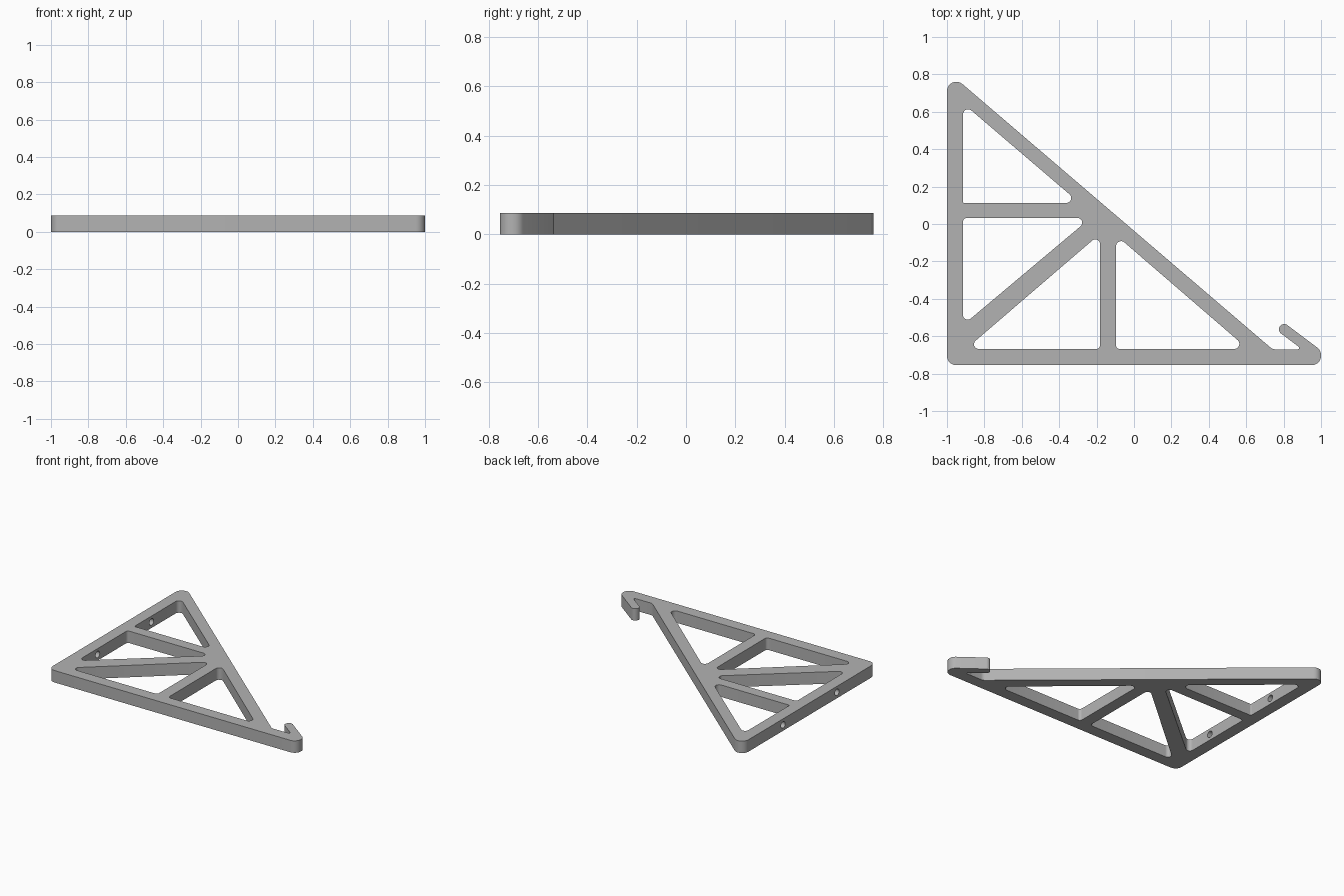
import bpy, bmesh, math
from mathutils import Vector, Matrix

cube = bpy.data.objects.get("Cube")
if cube:
    bpy.data.objects.remove(cube, do_unlink=True)

THICK = 0.087

grey = bpy.data.materials.new("plain grey")
grey.use_nodes = True
GREY = (0.45, 0.45, 0.45, 1)
grey.diffuse_color = GREY
grey.node_tree.nodes["Principled BSDF"].inputs["Base Color"].default_value = GREY


def rounded(corners, steps=8):
    """Fillet every (x, y, radius) corner of a polygon with an arc."""
    pts = []
    for i, (x, y, r) in enumerate(corners):
        p = Vector((x, y))
        a = (Vector(corners[i - 1][:2]) - p).normalized()
        b = (Vector(corners[(i + 1) % len(corners)][:2]) - p).normalized()
        half = a.angle(b) / 2
        centre = p + (a + b).normalized() * (r / math.sin(half))
        start = p + a * (r / math.tan(half)) - centre
        end = p + b * (r / math.tan(half)) - centre
        sweep = start.angle_signed(end)
        for k in range(steps + 1):
            pts.append(centre + Matrix.Rotation(-sweep * k / steps, 2) @ start)
    return pts


def prism(name, corners, z0, z1):
    bm = bmesh.new()
    face = bm.faces.new([bm.verts.new((p.x, p.y, z0)) for p in rounded(corners)])
    top = bmesh.ops.extrude_face_region(bm, geom=[face])["geom"]
    bmesh.ops.translate(bm, vec=(0, 0, z1 - z0),
                        verts=[v for v in top if isinstance(v, bmesh.types.BMVert)])
    bmesh.ops.recalc_face_normals(bm, faces=bm.faces)
    mesh = bpy.data.meshes.new(name)
    bm.to_mesh(mesh)
    bm.free()
    mesh.materials.append(grey)
    obj = bpy.data.objects.new(name, mesh)
    bpy.context.collection.objects.link(obj)
    return obj


# Triangular frame with the hook at its long end
bracket = prism("bracket_frame", [
    (-1, -0.755, 0.05), (1, -0.755, 0.05), (1, -0.676, 0.05),
    (0.798, -0.524, 0.027), (0.764, -0.569, 0.027), (0.899, -0.67, 0.008),
    (0.741, -0.67, 0.04), (-1, 0.819, 0.05)], 0, THICK)

# Openings between the braces
openings = {
    "upper_opening": [(-0.914, 0.112, 0.008), (-0.29, 0.112, 0.027), (-0.914, 0.645, 0.027)],
    "side_opening": [(-0.914, 0.032, 0.02), (-0.914, -0.54, 0.025), (-0.233, 0.032, 0.025)],
    "lower_opening": [(-0.182, -0.668, 0.02), (-0.898, -0.668, 0.025), (-0.182, -0.053, 0.025)],
    "front_opening": [(-0.096, -0.668, 0.02), (0.609, -0.668, 0.027), (-0.096, -0.06, 0.027)],
}
cutters = [prism(n, c, -0.1, THICK + 0.1) for n, c in openings.items()]

# Screw holes through the wall bar
for y in (-0.31, 0.31):
    bpy.ops.mesh.primitive_cylinder_add(vertices=24, radius=0.024, depth=0.2,
                                        location=(-0.957, y, THICK / 2),
                                        rotation=(0, math.pi / 2, 0))
    hole = bpy.context.object
    hole.name = "screw_hole"
    hole.data.materials.append(grey)
    cutters.append(hole)

for cutter in cutters:
    cutter.hide_render = True
    mod = bracket.modifiers.new(cutter.name, "BOOLEAN")
    mod.operation = "DIFFERENCE"
    mod.solver = "EXACT"
    mod.object = cutter

# Apply the cuts, drop the cutters and smooth the fillets
bpy.ops.object.select_all(action="DESELECT")
bpy.context.view_layer.objects.active = bracket
bracket.select_set(True)
for mod in list(bracket.modifiers):
    bpy.ops.object.modifier_apply(modifier=mod.name)
for cutter in cutters:
    bpy.data.objects.remove(cutter, do_unlink=True)
bpy.ops.object.shade_smooth_by_angle(angle=math.radians(30))
